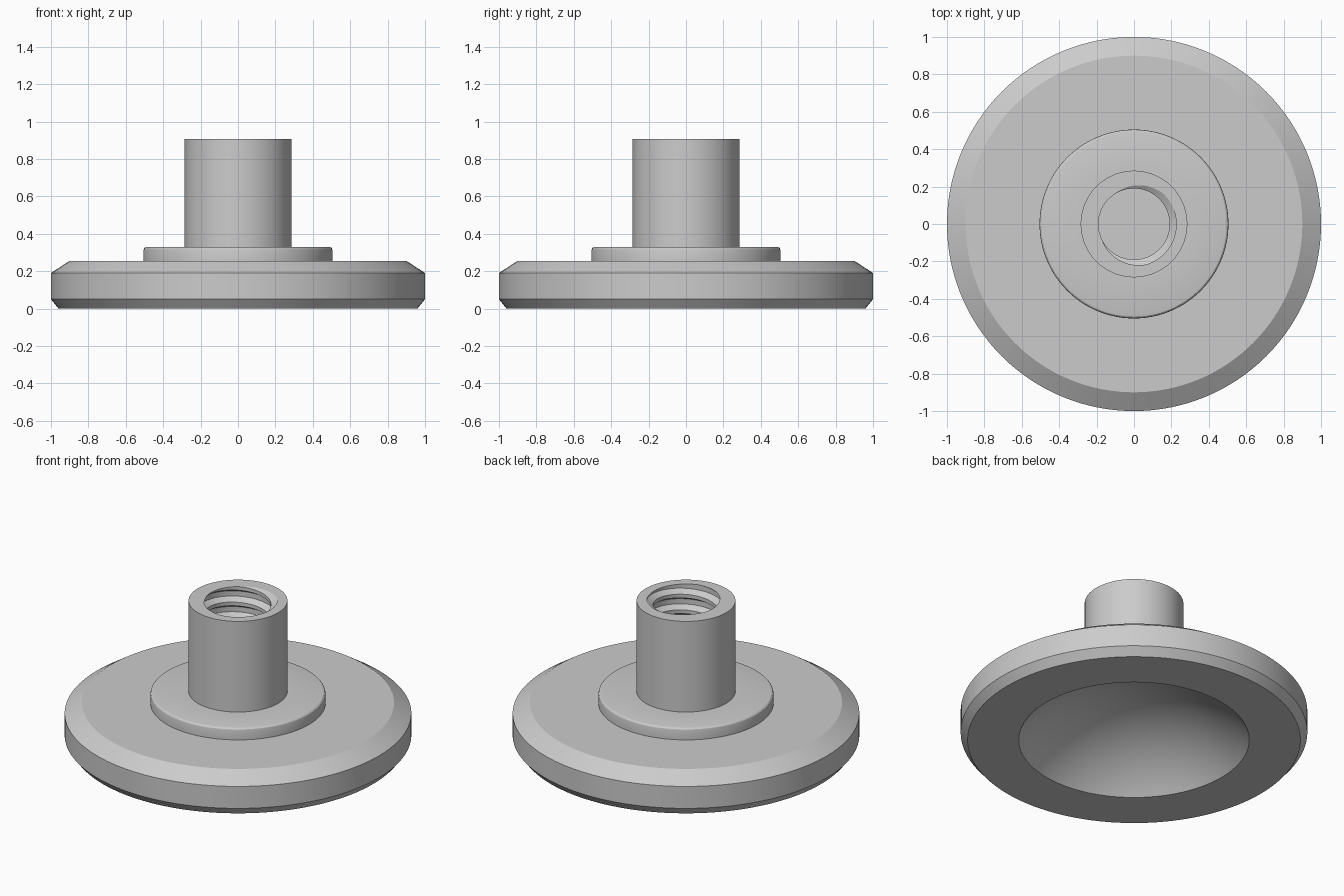
import bpy, bmesh, math

if "Cube" in bpy.data.objects:
    bpy.data.objects.remove(bpy.data.objects["Cube"], do_unlink=True)

SEG = 128
TAU = 2 * math.pi

steel = bpy.data.materials.new("grey steel")
steel.use_nodes = True
GREY = (0.6, 0.6, 0.6, 1)
steel.diffuse_color = GREY
steel.node_tree.nodes["Principled BSDF"].inputs["Base Color"].default_value = GREY


def finish(name, bm):
    bmesh.ops.remove_doubles(bm, verts=bm.verts, dist=1e-5)
    mesh = bpy.data.meshes.new(name)
    bm.to_mesh(mesh)
    bm.free()
    obj = bpy.data.objects.new(name, mesh)
    bpy.context.collection.objects.link(obj)
    mesh.materials.append(steel)
    bpy.ops.object.select_all(action='DESELECT')
    obj.select_set(True)
    bpy.context.view_layer.objects.active = obj
    bpy.ops.object.shade_smooth_by_angle(angle=math.radians(20))
    return obj


def skin(name, rows):
    """Joins rows of points into quads; rows run outward-facing from bottom to top."""
    bm = bmesh.new()
    grid = [[bm.verts.new(p) for p in row] for row in rows]
    for a, b in zip(grid, grid[1:]):
        for i in range(SEG):
            bm.faces.new((a[i], a[i + 1], b[i + 1], b[i]))
    return finish(name, bm)


def ring(r, z):
    return [(r * math.cos(TAU * i / SEG), r * math.sin(TAU * i / SEG), z)
            for i in range(SEG + 1)]


def lathe(name, profile):
    return skin(name, [ring(r, z) for r, z in profile])


# Disc: domed recess underneath, bevelled rim, flat top
R_DOME, H_DOME = 0.665, 0.30
sphere = (R_DOME ** 2 + H_DOME ** 2) / (2 * H_DOME)
edge = math.asin(R_DOME / sphere)
dome = [(sphere * math.sin(edge * (1 - k / 24)),
         H_DOME - sphere * (1 - math.cos(edge * (1 - k / 24)))) for k in range(25)]
lathe("disc", dome[::-1] + [(0.96, 0), (1, 0.05), (1, 0.19), (0.9, 0.255), (0.5, 0.255)])

# Collar with a small rounded upper edge
fillet = [(0.487 + 0.018 * math.cos(math.pi * k / 6),
           0.312 + 0.018 * math.sin(math.pi * k / 6)) for k in range(4)]
lathe("collar", [(0.505, 0.255)] + fillet + [(0.285, 0.33)])

# Threaded bore: helical rows clamped between the floor and the mouth
TOP, FLOOR, PITCH = 0.907, 0.35, 0.1
CREST, ROOT = 0.19, 0.226
OUTER = 0.285
PHASE = math.radians(45)
thread = [(0, ROOT), (0.33, ROOT), (0.55, CREST), (0.78, CREST), (1, ROOT)]


def thread_radius(turn):
    t = turn % 1
    for (t0, r0), (t1, r1) in zip(thread, thread[1:]):
        if t <= t1:
            return r0 + (r1 - r0) * (t - t0) / (t1 - t0)


def bore_point(i, turn):
    a = TAU * i / SEG
    shift = (a - PHASE) / TAU
    z = min(TOP, max(FLOOR, TOP + PITCH * (turn + shift)))
    r = thread_radius((z - TOP) / PITCH - shift)
    return (r * math.cos(a), r * math.sin(a), z)


turns = [n + t for n in range(2, -10, -1) for t, _ in reversed(thread[:-1])]
bore = [[bore_point(i, turn) for i in range(SEG + 1)] for turn in turns]

# Stem: outer wall, top face, threaded bore and bore floor
skin("threaded_stem", [ring(OUTER, 0.33), ring(OUTER, TOP)] + bore + [ring(0, FLOOR)])
